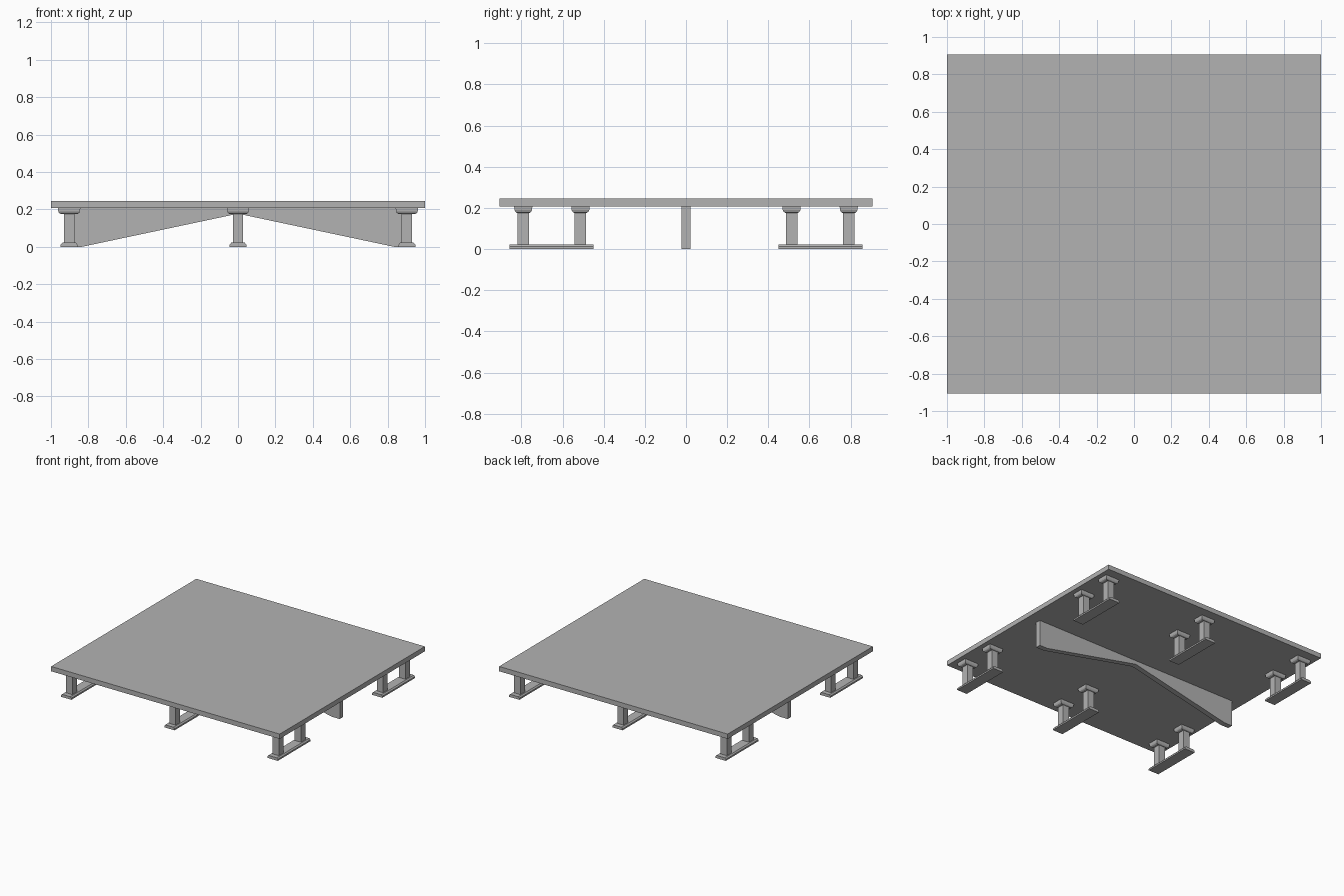
import bpy
import bmesh

cube = bpy.data.objects.get("Cube")
if cube:
    bpy.data.objects.remove(cube, do_unlink=True)

grey = bpy.data.materials.new("plain grey")
grey.use_nodes = True
colour = (0.45, 0.45, 0.45, 1)
grey.diffuse_color = colour
grey.node_tree.nodes["Principled BSDF"].inputs["Base Color"].default_value = colour


def finish(name, bm, location=(0, 0, 0)):
    bmesh.ops.recalc_face_normals(bm, faces=bm.faces)
    mesh = bpy.data.meshes.new(name)
    bm.to_mesh(mesh)
    bm.free()
    mesh.materials.append(grey)
    obj = bpy.data.objects.new(name, mesh)
    obj.location = location
    bpy.context.collection.objects.link(obj)
    return obj


def loft(name, rings, location):
    """Stack rectangles given as (half x, half y, z) and cap both ends."""
    bm = bmesh.new()
    loops = [[bm.verts.new((sx * hx, sy * hy, z))
              for sx, sy in ((-1, -1), (1, -1), (1, 1), (-1, 1))]
             for hx, hy, z in rings]
    for low, high in zip(loops, loops[1:]):
        for i in range(4):
            j = (i + 1) % 4
            bm.faces.new((low[i], low[j], high[j], high[i]))
    bm.faces.new(loops[0])
    bm.faces.new(loops[-1])
    return finish(name, bm, location)


def extrude_profile(name, points, half_depth, location=(0, 0, 0)):
    """Extrude an x-z outline along y."""
    bm = bmesh.new()
    face = bm.faces.new([bm.verts.new((x, -half_depth, z)) for x, z in points])
    moved = bmesh.ops.extrude_face_region(bm, geom=[face])["geom"]
    verts = [v for v in moved if isinstance(v, bmesh.types.BMVert)]
    bmesh.ops.translate(bm, verts=verts, vec=(0, 2 * half_depth, 0))
    return finish(name, bm, location)


# Deck slab
under, top = 0.207, 0.245
loft("deck", [(1, 0.907, under), (1, 0.907, top)], (0, 0, 0))

# Central rib, deep at the ends and shallow in the middle
extrude_profile("centre_rib",
                [(-0.905, under), (-0.905, 0), (-0.835, 0), (0, 0.177),
                 (0.835, 0), (0.905, 0), (0.905, under)], 0.021)

# Six runners, each carrying two posts with tapered caps
foot = [(-0.045, 0), (0.045, 0), (0.045, 0.012), (0.036, 0.022),
        (-0.036, 0.022), (-0.045, 0.012)]
cap = [(0.046, 0.031, 0.176), (0.054, 0.038, 0.181),
       (0.058, 0.043, 0.19), (0.06, 0.044, under)]
for x in (-0.903, 0, 0.903):
    for side in (-1, 1):
        extrude_profile("runner", foot, 0.204, (x, side * 0.653, 0))
        for y in (0.513, 0.791):
            spot = (x, side * y, 0)
            loft("post", [(0.028, 0.028, 0.022), (0.028, 0.028, 0.176)], spot)
            loft("post_cap", cap, spot)
